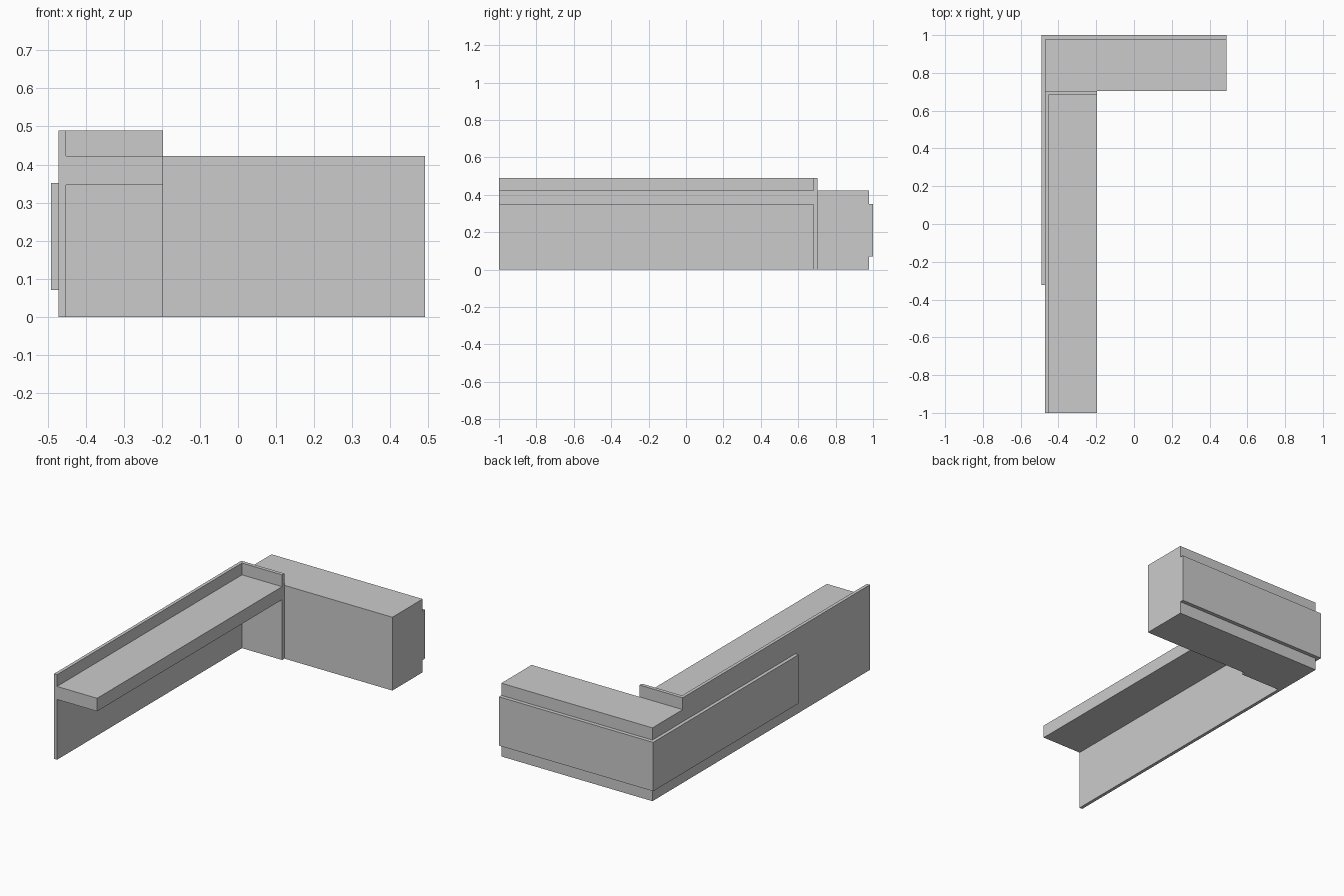
import bpy, bmesh

if "Cube" in bpy.data.objects:
    bpy.data.objects.remove(bpy.data.objects["Cube"])


def extrude_profile(name, points, z0, z1):
    """Extrude a plan outline (x, y) from z0 up to z1."""
    bm = bmesh.new()
    face = bm.faces.new([bm.verts.new((x, y, z0)) for x, y in points])
    result = bmesh.ops.extrude_face_region(bm, geom=[face])
    top = [v for v in result["geom"] if isinstance(v, bmesh.types.BMVert)]
    bmesh.ops.translate(bm, verts=top, vec=(0, 0, z1 - z0))
    bmesh.ops.recalc_face_normals(bm, faces=bm.faces)
    mesh = bpy.data.meshes.new(name)
    bm.to_mesh(mesh)
    bm.free()
    obj = bpy.data.objects.new(name, mesh)
    bpy.context.collection.objects.link(obj)
    return obj


def rect(x0, x1, y0, y1):
    return [(x0, y0), (x1, y0), (x1, y1), (x0, y1)]


LEFT, INNER = -0.471, -0.452      # long wall faces
RETURN_X = -0.197                 # end of return wall and desk
FRONT, RETURN_Y, JOINT = -1.0, 0.682, 0.703
OUT, BACK = 0.491, 0.978

# Tall L-shaped screen wall
extrude_profile("screen_wall", [
    (LEFT, FRONT), (INNER, FRONT), (INNER, RETURN_Y),
    (RETURN_X, RETURN_Y), (RETURN_X, JOINT), (LEFT, JOINT)], 0, 0.49)

# Thick desk top held by the wall
extrude_profile("desk_top", rect(INNER, RETURN_X, FRONT, RETURN_Y), 0.347, 0.422)

# Solid counter block along the back
extrude_profile("counter_block", rect(LEFT, OUT, JOINT, BACK), 0, 0.422)

# Raised L-shaped cladding around the outer corner
extrude_profile("outer_cladding", [
    (-OUT, -0.323), (LEFT, -0.323), (LEFT, BACK),
    (OUT, BACK), (OUT, 1.0), (-OUT, 1.0)], 0.071, 0.352)
